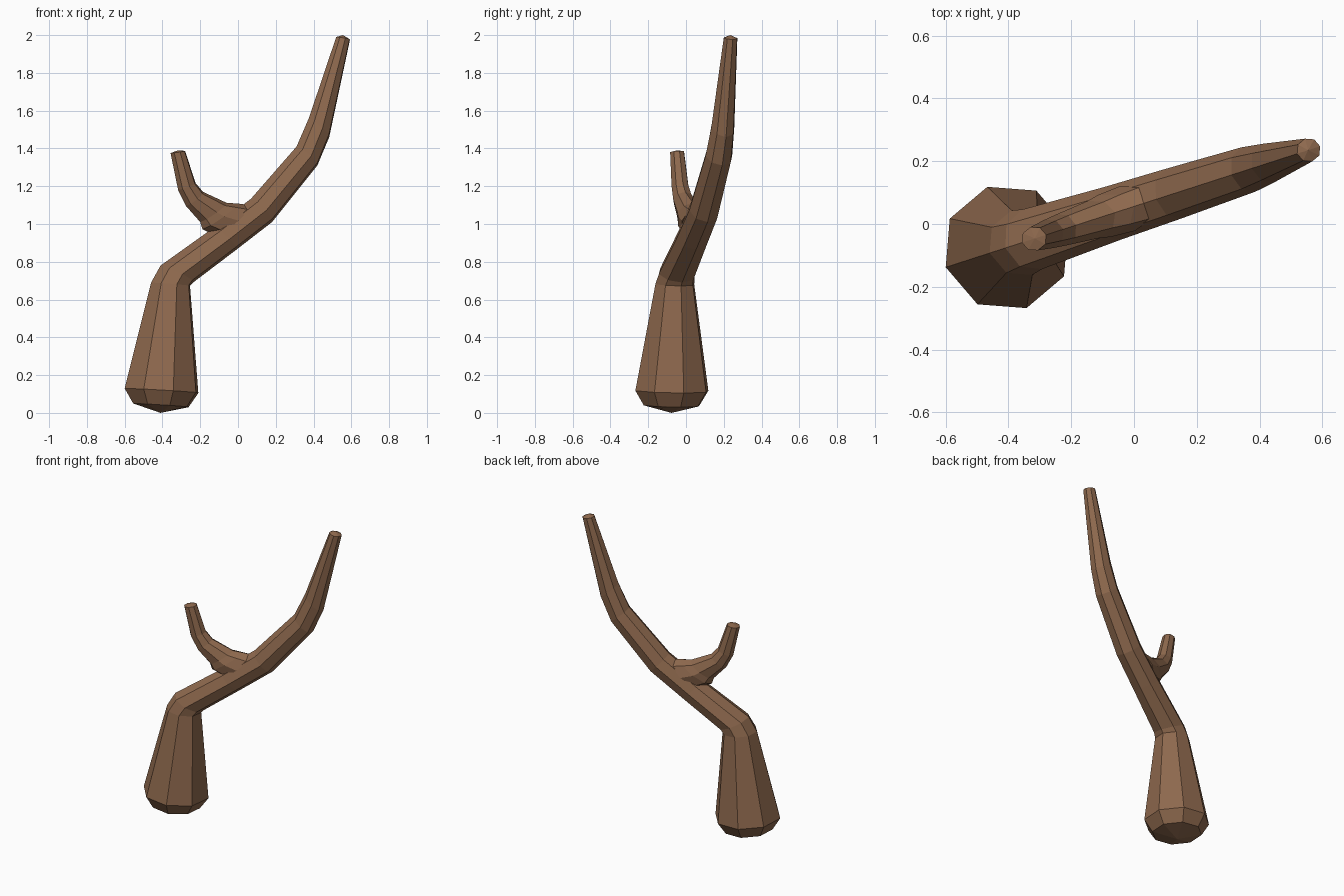
import bpy, bmesh, math
from mathutils import Vector

if "Cube" in bpy.data.objects:
    bpy.data.objects.remove(bpy.data.objects["Cube"])

SIDES = 8
SLOPE, OFFSET = 0.323, 0.056          # the whole limb lies in one slanted vertical plane
ACROSS = Vector((-SLOPE, 1, 0)).normalized()

bark = bpy.data.materials.new("bark")
bark.diffuse_color = (0.27, 0.14, 0.075, 1)
bark.use_nodes = True
bark.node_tree.nodes["Principled BSDF"].inputs["Base Color"].default_value = bark.diffuse_color


def on_plane(x, z):
    return Vector((x, OFFSET + SLOPE * x, z))


def limb(name, rings, start, end):
    """Loft octagon rings (left x,z, right x,z, half width), closed by a point at each end."""
    bm = bmesh.new()
    loops = []
    for lx, lz, rx, rz, hw in rings:
        left, right = on_plane(lx, lz), on_plane(rx, rz)
        mid, a = (left + right) / 2, (right - left) / 2
        loops.append([bm.verts.new(mid + a * math.cos(t) + ACROSS * hw * math.sin(t))
                      for t in (2 * math.pi * i / SIDES for i in range(SIDES))])
    for lo, hi in zip(loops, loops[1:]):
        for i in range(SIDES):
            j = (i + 1) % SIDES
            bm.faces.new((lo[i], lo[j], hi[j], hi[i]))
    for loop, p in ((loops[0], start), (loops[-1], end)):
        tip = bm.verts.new(on_plane(*p))
        for i in range(SIDES):
            bm.faces.new((loop[i], loop[(i + 1) % SIDES], tip))
    bmesh.ops.recalc_face_normals(bm, faces=bm.faces)
    mesh = bpy.data.meshes.new(name)
    bm.to_mesh(mesh)
    bm.free()
    mesh.materials.append(bark)
    ob = bpy.data.objects.new(name, mesh)
    bpy.context.collection.objects.link(ob)
    return ob


# Thick butt, bent shaft and long tapering tip
trunk = limb("branch", [
    (-0.555, 0.05, -0.262, 0.03, 0.155),
    (-0.60, 0.13, -0.21, 0.105, 0.203),
    (-0.46, 0.69, -0.254, 0.672, 0.108),
    (-0.41, 0.78, -0.238, 0.69, 0.100),
    (-0.13, 0.98, -0.01, 0.863, 0.088),
    (0.07, 1.135, 0.18, 1.01, 0.083),
    (0.31, 1.41, 0.42, 1.31, 0.074),
    (0.375, 1.56, 0.483, 1.46, 0.064),
    (0.52, 1.99, 0.593, 1.977, 0.038),
], (-0.41, 0.0), (0.555, 2.0))

# Short forked twig
twig = limb("twig", [
    (-0.11, 0.935, 0.07, 1.10, 0.075),
    (-0.188, 0.972, 0.0, 1.108, 0.070),
    (-0.20, 1.01, -0.06, 1.112, 0.062),
    (-0.275, 1.095, -0.185, 1.17, 0.052),
    (-0.317, 1.18, -0.225, 1.217, 0.047),
    (-0.357, 1.375, -0.28, 1.387, 0.039),
], (-0.02, 1.0), (-0.316, 1.39))

# Fuse the twig into the trunk
fuse = trunk.modifiers.new("fuse", 'BOOLEAN')
fuse.operation = 'UNION'
fuse.solver = 'EXACT'
fuse.object = twig
bpy.context.view_layer.objects.active = trunk
bpy.ops.object.modifier_apply(modifier="fuse")
bpy.data.objects.remove(twig)
